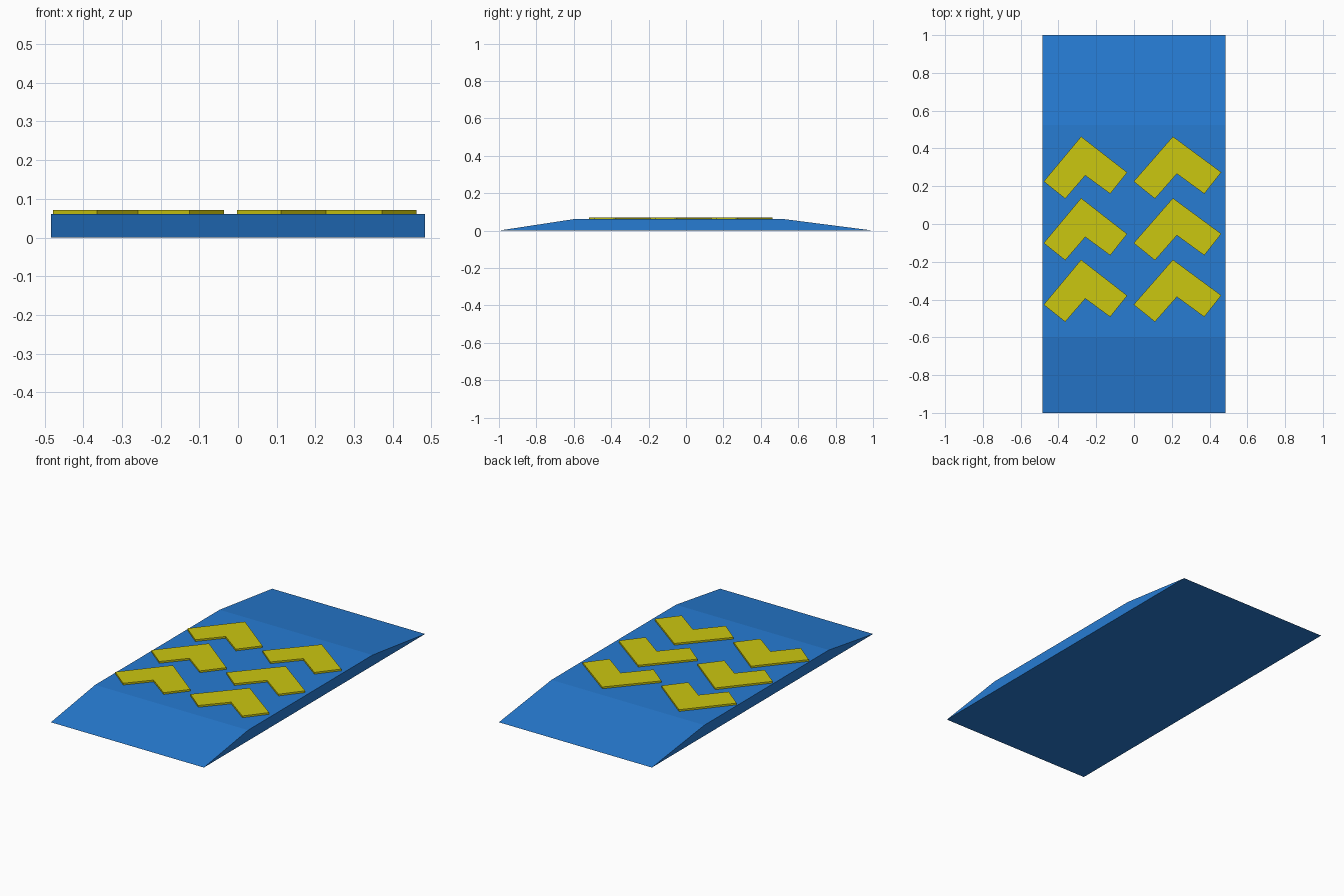
import bpy, bmesh
from mathutils import Vector

if "Cube" in bpy.data.objects:
    bpy.data.objects.remove(bpy.data.objects["Cube"])


def material(name, color):
    m = bpy.data.materials.new(name)
    m.diffuse_color = color
    m.use_nodes = True
    m.node_tree.nodes["Principled BSDF"].inputs["Base Color"].default_value = m.diffuse_color
    return m


def prism(name, points, direction, mat):
    """Extrude a closed outline along a direction into a solid."""
    bm = bmesh.new()
    face = bm.faces.new([bm.verts.new(p) for p in points])
    out = bmesh.ops.extrude_face_region(bm, geom=[face])
    verts = [g for g in out["geom"] if isinstance(g, bmesh.types.BMVert)]
    bmesh.ops.translate(bm, verts=verts, vec=Vector(direction))
    bmesh.ops.recalc_face_normals(bm, faces=bm.faces)
    mesh = bpy.data.meshes.new(name)
    bm.to_mesh(mesh)
    bm.free()
    mesh.materials.append(mat)
    obj = bpy.data.objects.new(name, mesh)
    bpy.context.collection.objects.link(obj)
    return obj


blue = material("blue", (0.02, 0.2, 0.65, 1))
yellow = material("yellow", (0.6, 0.57, 0.005, 1))

# Ramp pad: low trapezoid side profile across the full width
HALF_W, TOP = 0.484, 0.061
profile = [(-1, 0), (1, 0), (0.525, TOP), (-0.6, TOP)]
prism("ramp_pad", [(-HALF_W, y, z) for y, z in profile], (2 * HALF_W, 0, 0), blue)

# Raised arrow chevrons: two columns of three, right column slightly wider
columns = {
    "left": [(-0.478, 0.225), (-0.28, 0.463), (-0.036, 0.273),
             (-0.126, 0.16), (-0.258, 0.257), (-0.364, 0.134)],
    "right": [(-0.002, 0.225), (0.206, 0.463), (0.462, 0.274),
              (0.372, 0.16), (0.227, 0.266), (0.111, 0.134)],
}
STEP = 0.326
for side, outline in columns.items():
    for row in range(3):
        pts = [(x, y - row * STEP, TOP - 0.001) for x, y in outline]
        prism(f"chevron_{side}_{row + 1}", pts, (0, 0, 0.011), yellow)
